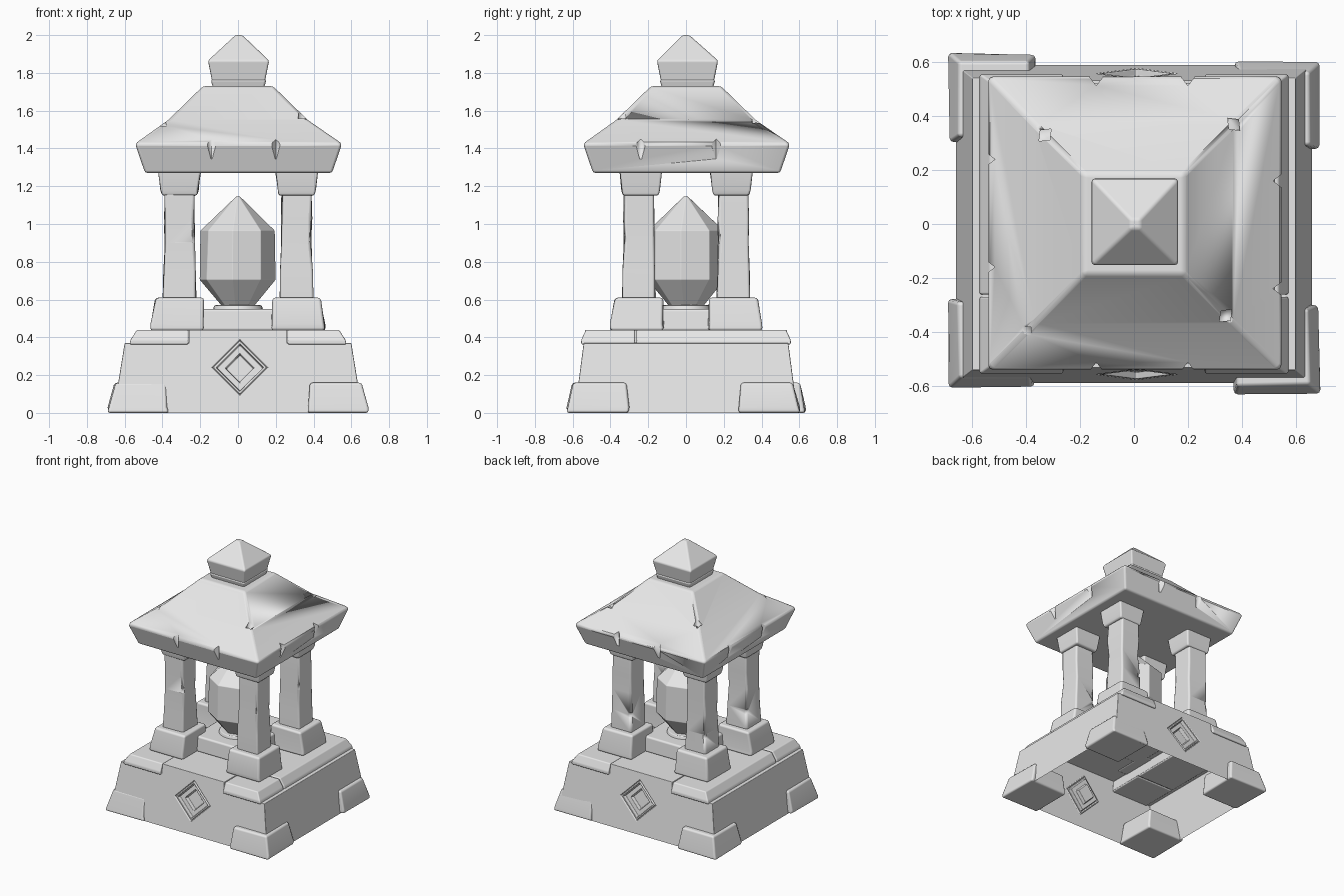
import bpy, bmesh, math, random
from mathutils import Matrix, Vector

random.seed(4)
if "Cube" in bpy.data.objects:
    bpy.data.objects.remove(bpy.data.objects["Cube"], do_unlink=True)

stone = bpy.data.materials.new("grey_stone")
stone.use_nodes = True
stone.diffuse_color = (0.8, 0.8, 0.8, 1)
stone.node_tree.nodes["Principled BSDF"].inputs["Base Color"].default_value = (0.8, 0.8, 0.8, 1)


def finish(name, bm, bevel=0.012):
    """Turn a bmesh into a stone object with softened edges."""
    bmesh.ops.recalc_face_normals(bm, faces=bm.faces[:])
    mesh = bpy.data.meshes.new(name)
    bm.to_mesh(mesh)
    bm.free()
    mesh.materials.append(stone)
    for p in mesh.polygons:
        p.use_smooth = True
    obj = bpy.data.objects.new(name, mesh)
    bpy.context.scene.collection.objects.link(obj)
    if bevel:
        mod = obj.modifiers.new("worn_edges", "BEVEL")
        mod.width = bevel
        mod.segments = 2
        mod.limit_method = "ANGLE"
        mod.angle_limit = math.radians(20)
        mod.harden_normals = True
    return obj


def loft(name, loops, bevel=0.012, jitter=0.0):
    """Closed solid through a stack of equal point loops."""
    bm = bmesh.new()
    rows = []
    for loop in loops:
        rows.append([bm.verts.new(Vector(p) + Vector((random.uniform(-jitter, jitter),
                                                      random.uniform(-jitter, jitter), 0)))
                     for p in loop])
    n = len(rows[0])
    for a, b in zip(rows, rows[1:]):
        for i in range(n):
            j = (i + 1) % n
            bm.faces.new((a[i], a[j], b[j], b[i]))
    bm.faces.new(rows[0])
    bm.faces.new(rows[-1])
    return finish(name, bm, bevel)


def rect(x0, x1, y0, y1, z):
    return [(x0, y0, z), (x1, y0, z), (x1, y1, z), (x0, y1, z)]


def square(h, z, cx=0.0, cy=0.0, hy=None):
    hy = h if hy is None else hy
    return rect(cx - h, cx + h, cy - hy, cy + hy, z)


def ngon(r, z, n, turn=0.0):
    return [(r * math.cos(turn + math.tau * i / n), r * math.sin(turn + math.tau * i / n), z)
            for i in range(n)]


def cut_chips(target, spots, size):
    """Carve narrow wedge nicks into the target at (x, y, z, angle)."""
    bm = bmesh.new()
    for x, y, z, angle in spots:
        m = (Matrix.Translation((x, y, z)) @ Matrix.Rotation(angle, 4, "Z")
             @ Matrix.Diagonal((*size, 1)) @ Matrix.Rotation(math.pi / 4, 4, "Z"))
        bmesh.ops.create_cube(bm, size=1, matrix=m)
    cutter = finish(target.name + "_chip_cutter", bm, 0)
    cutter.hide_render = True
    cutter.hide_set(True)
    cutter.display_type = "WIRE"
    mod = target.modifiers.new("chips", "BOOLEAN")
    mod.operation = "DIFFERENCE"
    mod.object = cutter


# Hollow plinth, open below, with a recessed diamond on front and back
def depth_at(z):
    return 0.59 - 0.13 * z


half = [(0.66, 0), (0.6, 0.37), (0.26, 0.37), (0.26, 0.44)]
outline = half + [(-x, z) for x, z in reversed(half)]
diamond = [(0.01, 0.09), (0.16, 0.24), (0.01, 0.39), (-0.14, 0.24)]
bm = bmesh.new()
ends, emblems = [], []
for side in (-1, 1):
    loops = [[bm.verts.new((x, side * depth_at(z), z)) for x, z in pts]
             for pts in (outline, diamond)]
    edges = [bm.edges.new((l[i], l[(i + 1) % len(l)])) for l in loops for i in range(len(l))]
    bmesh.ops.triangle_fill(bm, edges=edges, use_beauty=True)
    emblems.append(bm.faces.new(loops[1]))
    ends.append(loops[0])
for i in range(len(outline) - 1):
    bm.faces.new((ends[0][i], ends[0][i + 1], ends[1][i + 1], ends[1][i]))
bmesh.ops.recalc_face_normals(bm, faces=bm.faces[:])
for face in emblems:
    if face.normal.y * face.calc_center_median().y < 0:
        bmesh.ops.reverse_faces(bm, faces=bm.faces[:])
    for thick, deep in ((0.006, -0.012), (0.006, 0.012), (0.012, 0), (0.006, -0.025),
                        (0.042, 0), (0.008, -0.025)):
        bmesh.ops.inset_individual(bm, faces=[face], thickness=thick, depth=deep)
finish("plinth", bm, 0.004)

# Ledge slabs along both sides of the plinth
for sx, label in ((-1, "right"), (1, "left")):
    for part, y0, y1, t0, t1 in (("front", -0.555, -0.27, -0.53, -0.27),
                                 ("rear", -0.262, 0.555, -0.262, 0.53)):
        loft(f"{label}_{part}_ledge",
             [rect(sx * 0.262, sx * 0.575, y0, y1, 0.362),
              rect(sx * 0.262, sx * 0.57, y0, y1, 0.385),
              rect(sx * 0.262, sx * 0.535, t0, t1, 0.44)], 0.008)

# Corner feet and columns
for sx in (-1, 1):
    for sy in (-1, 1):
        tag = ("left" if sx > 0 else "right") + ("_front" if sy < 0 else "_back")
        shift = 0.03 if sx * sy < 0 else 0.0
        foot = loft(tag + "_foot",
                    [rect(sx * 0.37, sx * 0.69, sy * (0.275 + shift), sy * (0.605 + shift), 0),
                     rect(sx * 0.37, sx * 0.685, sy * (0.275 + shift), sy * (0.6 + shift), 0.03),
                     rect(sx * 0.385, sx * 0.65, sy * (0.29 + shift), sy * (0.57 + shift), 0.16)],
                    0.014, 0.006)
        cx, cy = sx * 0.31, sy * 0.25
        loft(tag + "_column_base",
             [square(0.143, 0.435, cx + sx * 0.01, cy + sy * 0.01),
              square(0.14, 0.47, cx + sx * 0.01, cy + sy * 0.01),
              square(0.127, 0.61, cx, cy)], 0.016, 0.004)
        shaft = loft(tag + "_column_shaft",
                     [square(0.088, 0.6, cx, cy), square(0.084, 0.75, cx, cy),
                      square(0.079, 0.9, cx, cy), square(0.08, 1.03, cx, cy),
                      square(0.078, 1.17, cx, cy)], 0.014, 0.004)
        cut_chips(shaft, [(cx + 0.085, cy - 0.085, 0.92, math.pi / 4),
                          (cx - 0.085, cy + 0.085, 0.74, math.pi / 4)], (0.06, 0.03, 0.035))
        loft(tag + "_column_capital",
             [square(0.093, 1.15, cx, cy - sy * 0.01), square(0.1, 1.18, cx, cy - sy * 0.01),
              square(0.112, 1.28, cx, cy - sy * 0.01)], 0.012, 0.003)

# Pedestal and crystal
loft("pedestal", [square(0.23, 0.435), square(0.22, 0.55)], 0.014)
loft("crystal_socket", [ngon(0.135, 0.54, 24), ngon(0.125, 0.57, 24)], 0.006)
turn = math.radians(-8)
loft("crystal", [ngon(0.085, 0.56, 8, turn), ngon(0.205, 0.705, 8, turn),
                 ngon(0.2, 0.965, 8, turn), ngon(0.012, 1.145, 8, turn)], 0.006, 0.004)

# Roof with nicked eaves
roof = loft("roof", [square(0.495, 1.27, 0.003, 0.003), square(0.548, 1.425, 0.003, 0.003),
                     square(0.37, 1.55), square(0.185, 1.73)], 0.014)
nicks = []
for a, b in ((-0.14, 0.2), (0.16, -0.24)):
    for t in (a, b):
        for s in (-1, 1):
            if a < 0:
                nicks.append((t, s * 0.545, 1.4, 0))
            else:
                nicks.append((s * 0.548, t * s, 1.4, math.pi / 2))
for sx, sy, r in ((-1, 1, 0.33), (1, 1, 0.37), (-1, -1, 0.4), (1, -1, 0.34)):
    nicks.append((sx * r, sy * r, 1.575, sx * sy * math.pi / 4))
cut_chips(roof, nicks, (0.035, 0.045, 0.11))

# Finial
loft("finial_neck", [square(0.135, 1.72, 0.003, 0.008), square(0.148, 1.765, 0.003, 0.008)], 0.012)
loft("finial", [square(0.14, 1.755, 0.003, 0.008), square(0.162, 1.865, 0.003, 0.008),
                square(0.018, 2.0, 0.005)], 0.01)
